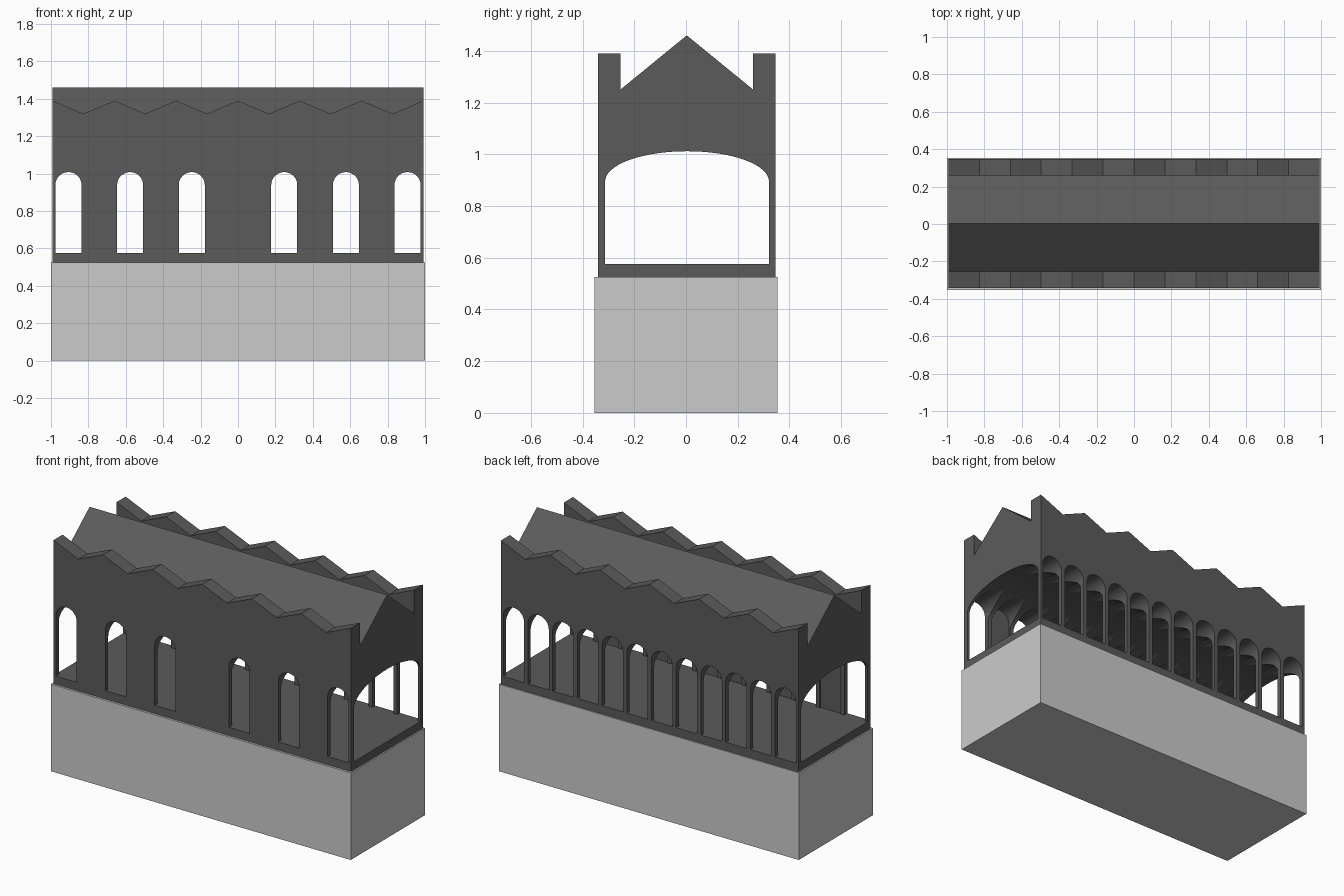
import bpy, bmesh, math

if "Cube" in bpy.data.objects:
    bpy.data.objects.remove(bpy.data.objects["Cube"])


def material(name, v):
    m = bpy.data.materials.new(name)
    m.diffuse_color = (v, v, v, 1)
    m.use_nodes = True
    m.node_tree.nodes["Principled BSDF"].inputs["Base Color"].default_value = m.diffuse_color
    return m


light_grey = material("light grey", 0.6)
dark_grey = material("dark grey", 0.105)


def prism(name, profile, axis, a, b, mat):
    """Extrude a 2D profile (u, z) along x or y from a to b."""
    bm = bmesh.new()

    def place(t):
        return [bm.verts.new((t, u, z) if axis == 'x' else (u, t, z)) for u, z in profile]
    va, vb = place(a), place(b)
    n = len(profile)
    bm.faces.new(va)
    bm.faces.new(vb)
    for i in range(n):
        bm.faces.new((va[i], va[(i + 1) % n], vb[(i + 1) % n], vb[i]))
    bmesh.ops.recalc_face_normals(bm, faces=bm.faces)
    me = bpy.data.meshes.new(name)
    bm.to_mesh(me)
    bm.free()
    me.materials.append(mat)
    ob = bpy.data.objects.new(name, me)
    bpy.context.collection.objects.link(ob)
    return ob


def arch(centre, half, floor, spring, top, segs):
    """Opening outline: straight jambs under a half ellipse."""
    pts = [(centre - half, floor), (centre + half, floor)]
    for i in range(segs + 1):
        t = math.pi * i / segs
        pts.append((centre + half * math.cos(t), spring + (top - spring) * math.sin(t)))
    return pts


# Main dimensions
HX, Y0, Y1 = 0.992, -0.341, 0.347
IN0, IN1 = -0.254, 0.26
BASE, EAVE, RIDGE, FLOOR = 0.525, 1.25, 1.46, 0.575
PITCH = 0.1648

# Solid plinth
prism("base_block", [(-0.354, 0), (0.354, 0), (0.354, BASE), (-0.354, BASE)],
      'x', -1, 1, light_grey)

# Hall with gable roof
hall = prism("hall", [(Y0, BASE), (Y1, BASE), (Y1, EAVE), (IN1, EAVE),
                      (0.003, RIDGE), (IN0, EAVE), (Y0, EAVE)], 'x', -HX, HX, dark_grey)

# Zigzag parapets along both long sides
zigzag = [(-HX, EAVE), (HX, EAVE)]
for i in range(13):
    zigzag.append((HX - i * HX / 6, 1.39 if i % 2 == 0 else 1.32))
prism("front_parapet", zigzag, 'y', Y0, IN0, dark_grey)
prism("back_parapet", zigzag, 'y', IN1, Y1, dark_grey)

# Long vault, and cross vaults: all open at the back, six open at the front
cutters = [prism("vault_cutter", arch(0.004, 0.317, FLOOR, 0.895, 1.012, 32),
                 'x', -1.2, 1.2, dark_grey)]
for i in range(12):
    front = -0.5 if i in (0, 2, 4, 7, 9, 11) else -0.32
    outline = arch((i - 5.5) * PITCH, 0.0695, FLOOR, 0.94, 1.008, 16)
    cutters.append(prism("window_cutter", outline, 'y', front, 0.5, dark_grey))
for c in cutters:
    c.hide_render = True
    mod = hall.modifiers.new("cut", 'BOOLEAN')
    mod.operation = 'DIFFERENCE'
    mod.solver = 'EXACT'
    mod.object = c

# Bake the cuts and remove the cutters
bpy.context.view_layer.update()
dg = bpy.context.evaluated_depsgraph_get()
baked = bpy.data.meshes.new_from_object(hall.evaluated_get(dg))
hall.modifiers.clear()
hall.data = baked
for c in cutters:
    bpy.data.objects.remove(c)
